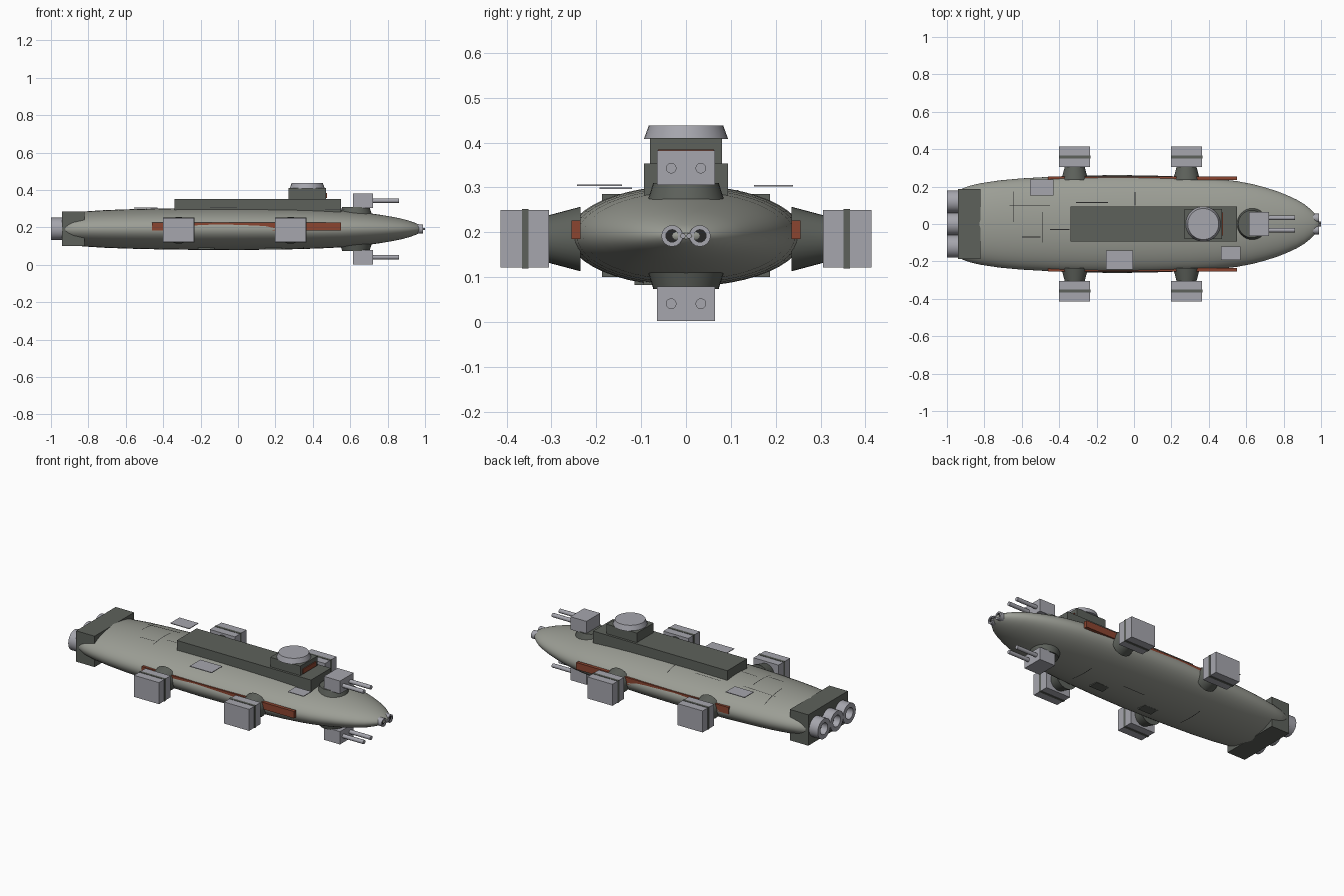
import bpy, bmesh, math
from mathutils import Matrix, Vector

if "Cube" in bpy.data.objects:
    bpy.data.objects.remove(bpy.data.objects["Cube"])


def material(name, rgb):
    m = bpy.data.materials.new(name)
    m.diffuse_color = (*rgb, 1)
    m.use_nodes = True
    m.node_tree.nodes["Principled BSDF"].inputs["Base Color"].default_value = m.diffuse_color
    return m


HULL = material("hull_grey", (0.33, 0.34, 0.30))
DARK = material("dark_grey", (0.11, 0.12, 0.105))
LIGHT = material("light_grey", (0.38, 0.38, 0.42))
RED = material("red", (0.26, 0.06, 0.03))
BLACK = material("black", (0.02, 0.02, 0.02))
MID = 0.192  # hull axis height


def finish(name, bm, mat, smooth=True):
    bmesh.ops.recalc_face_normals(bm, faces=bm.faces)
    me = bpy.data.meshes.new(name)
    bm.to_mesh(me)
    bm.free()
    ob = bpy.data.objects.new(name, me)
    bpy.context.collection.objects.link(ob)
    me.materials.append(mat)
    if smooth:
        bpy.ops.object.select_all(action='DESELECT')
        ob.select_set(True)
        bpy.context.view_layer.objects.active = ob
        bpy.ops.object.shade_smooth_by_angle(angle=math.radians(35))
    return ob


def box(name, xs, ys, zs, mat):
    bm = bmesh.new()
    size = [abs(b - a) for a, b in (xs, ys, zs)]
    mid = [(a + b) / 2 for a, b in (xs, ys, zs)]
    bmesh.ops.create_cube(bm, size=1, matrix=Matrix.Translation(mid) @ Matrix.Diagonal((*size, 1)))
    return finish(name, bm, mat, False)


def lathe(name, origin, axis, profile, mat, seg=32, sy=1, sz=1):
    """Revolve (distance, radius) points about an axis; scaled rings when sy/sz differ."""
    bm = bmesh.new()
    rot = Vector((0, 0, 1)).rotation_difference(Vector(axis)).to_matrix()
    rings = []
    for d, r in profile:
        rings.append([bm.verts.new(rot @ Vector((r * math.cos(2 * math.pi * i / seg),
                                                 r * math.sin(2 * math.pi * i / seg), d)))
                      for i in range(seg)])
    for a, b in zip(rings, rings[1:]):
        for i in range(seg):
            j = (i + 1) % seg
            bm.faces.new((a[i], a[j], b[j], b[i]))
    bm.faces.new(rings[0])
    bm.faces.new(rings[-1])
    for v in bm.verts:
        v.co = Vector((v.co.x, v.co.y * sy, v.co.z * sz)) + Vector(origin)
    return finish(name, bm, mat)


# Flattened hull
hull_profile = [(-0.94, 0.17), (-0.93, 0.185), (-0.88, 0.204), (-0.82, 0.218), (-0.72, 0.233),
                (-0.6, 0.244), (-0.4, 0.255), (-0.25, 0.259), (-0.1, 0.262), (0.1, 0.259),
                (0.3, 0.252), (0.43, 0.243), (0.55, 0.229), (0.63, 0.214), (0.7, 0.196),
                (0.77, 0.173), (0.82, 0.153), (0.87, 0.13), (0.91, 0.106), (0.94, 0.082),
                (0.965, 0.058), (0.982, 0.036), (0.99, 0.015)]
lathe("hull", (0, 0, MID), (1, 0, 0), hull_profile, HULL, 48, 1, 0.43)

# Dorsal deck, conning tower and its cap
box("dorsal_deck", (-0.34, 0.55), (-0.094, 0.094), (0.26, 0.353), DARK)
box("tower", (0.27, 0.47), (-0.08, 0.08), (0.34, 0.41), DARK)
lathe("tower_cap", (0.37, 0, 0), (0, 0, 1), [(0.408, 0.094), (0.438, 0.083)], LIGHT)
box("tower_window", (0.465, 0.476), (-0.062, 0.062), (0.358, 0.385), RED)

# Stern block and three engine nozzles
box("engine_block", (-0.942, -0.82), (-0.187, 0.187), (0.1, 0.285), DARK)
for i, y in enumerate((-0.12, 0, 0.12)):
    lathe(f"engine_nozzle_{i}", (0, y, MID), (1, 0, 0),
          [(-0.93, 0.06), (-1.0, 0.06), (-1.0, 0.034), (-0.96, 0.03)], LIGHT)
    lathe(f"engine_core_{i}", (0, y, MID), (1, 0, 0), [(-0.95, 0.03), (-0.962, 0.03)], BLACK)

# Upper and lower twin-gun turrets
for name, s in (("upper", 1), ("lower", -1)):
    lathe(f"{name}_turret_base", (0.63, 0, MID), (0, 0, s), [(0.08, 0.085), (0.118, 0.073)], DARK)
    box(f"{name}_turret", (0.615, 0.722), (-0.065, 0.065), (MID + s * 0.113, MID + s * 0.19), LIGHT)
    for y in (-0.033, 0.033):
        lathe(f"{name}_gun_barrel", (0, y, MID + s * 0.151), (1, 0, 0),
              [(0.7, 0.012), (0.86, 0.012)], LIGHT, 12)

# Side pods on tapered mounts, and side stripes
for s in (-1, 1):
    for x in (-0.317, 0.281):
        lathe("pod_mount", (x, 0, 0.185), (0, s, 0), [(0.235, 0.072), (0.31, 0.052)], DARK)
        box("side_pod", (x - 0.083, x + 0.083), (s * 0.305, s * 0.414), (0.121, 0.25), LIGHT)
        box("pod_band", (x - 0.0845, x + 0.0845), (s * 0.351, s * 0.366), (0.119, 0.252), DARK)
    box("side_stripe", (-0.46, 0.55), (s * 0.235, s * 0.255), (0.185, 0.226), RED)

# Nose tubes
for s in (-1, 1):
    lathe("nose_tube", (0, s * 0.031, MID), (1, 0, 0),
          [(0.95, 0.024), (0.99, 0.024), (0.99, 0.014), (0.975, 0.014)], LIGHT, 16)
    lathe("nose_tube_bore", (0, s * 0.031, MID), (1, 0, 0),
          [(0.97, 0.014), (0.984, 0.014)], BLACK, 16)
    lathe("nose_probe", (0, s * 0.007, MID), (1, 0, 0), [(0.96, 0.006), (1.0, 0.006)], LIGHT, 10)

# Raised armour plates above, dark hatches below
for xs, ys, z in (((-0.555, -0.43), (0.152, 0.238), 0.304),
                  ((-0.15, -0.005), (-0.243, -0.143), 0.305),
                  ((0.466, 0.57), (-0.193, -0.12), 0.298)):
    box("armour_plate", xs, ys, (z - 0.002, z + 0.002), LIGHT)
for x, y in ((0.19, -0.065), (-0.17, -0.085)):
    box("belly_hatch", (x - 0.045, x + 0.045), (y - 0.03, y + 0.03), (0.082, 0.1), DARK)


# Thin panel seams lying on the hull
def hull_radius(x):
    for (a, ra), (b, rb) in zip(hull_profile, hull_profile[1:]):
        if a <= x <= b:
            return ra + (rb - ra) * (x - a) / (b - a)


def seam(x0, y0, x1, y1, side=1):
    bm = bmesh.new()
    w = 0.002
    px, py = (w, 0) if x0 == x1 else (0, w)
    prev = None
    for i in range(9):
        x, y = x0 + (x1 - x0) * i / 8, y0 + (y1 - y0) * i / 8
        r = hull_radius(x)
        z = MID + side * (0.43 * math.sqrt(r * r - y * y) + 0.0015)
        cur = [bm.verts.new((x + k * px, y + k * py, z)) for k in (-1, 1)]
        if prev:
            bm.faces.new((prev[0], prev[1], cur[1], cur[0]))
        prev = cur
    finish("panel_seam", bm, BLACK, False)


for s in ((-0.645, 0.01, -0.645, 0.175), (-0.665, 0.1, -0.45, 0.1), (-0.49, -0.1, -0.49, 0.065),
          (-0.31, 0.115, -0.14, 0.115), (-0.45, -0.03, -0.345, -0.03), (0.005, 0.1, 0.005, 0.17),
          (-0.6, -0.07, -0.5, -0.07)):
    seam(*s)
for s in ((0.35, -0.1, 0.35, 0.06), (-0.05, 0.03, 0.1, 0.03), (-0.4, -0.08, -0.4, 0.08)):
    seam(*s, side=-1)
